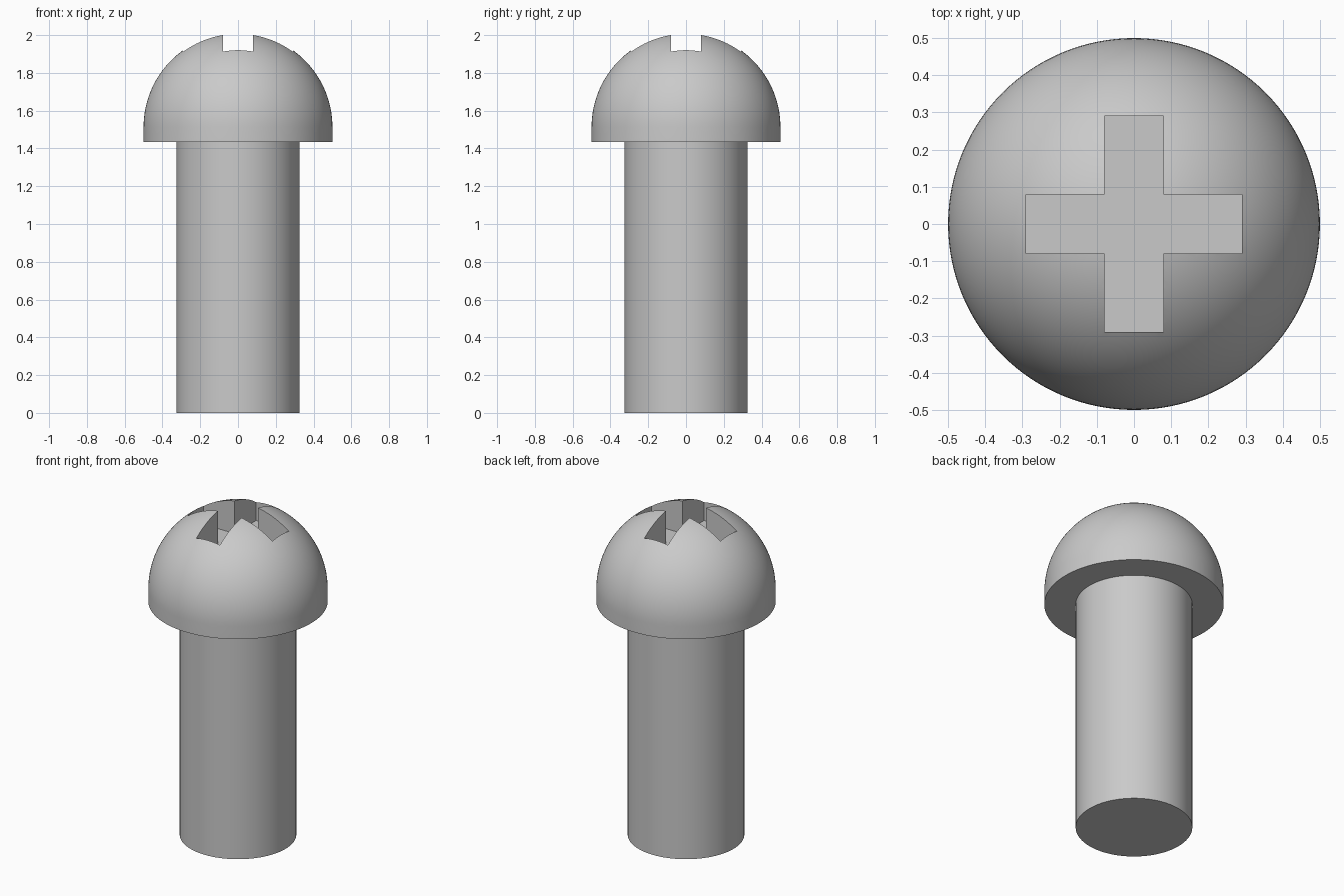
import bpy, bmesh, math

old = bpy.data.objects.get("Cube")
if old:
    bpy.data.objects.remove(old, do_unlink=True)

HEAD_R, SHANK_R = 0.5, 0.325
UNDERSIDE, DOME_Z = 1.435, 1.513      # head underside and dome centre heights
SLOT_HALF_W, SLOT_HALF_L, SLOT_FLOOR = 0.08, 0.29, 1.8
SEGMENTS, RINGS = 128, 32

steel = bpy.data.materials.new("steel grey")
steel.use_nodes = True
grey = (0.59, 0.59, 0.59, 1)
steel.diffuse_color = grey
steel.node_tree.nodes["Principled BSDF"].inputs["Base Color"].default_value = grey


def add_object(name, bm):
    bmesh.ops.recalc_face_normals(bm, faces=bm.faces)
    mesh = bpy.data.meshes.new(name)
    bm.to_mesh(mesh)
    bm.free()
    mesh.materials.append(steel)
    obj = bpy.data.objects.new(name, mesh)
    bpy.context.collection.objects.link(obj)
    return obj


# Shank and domed head, turned from one profile
profile = [(0, 0), (SHANK_R, 0), (SHANK_R, UNDERSIDE), (HEAD_R, UNDERSIDE)]
for i in range(RINGS + 1):
    a = math.pi / 2 * i / RINGS
    profile.append((HEAD_R * math.cos(a), DOME_Z + HEAD_R * math.sin(a)))
bm = bmesh.new()
verts = [bm.verts.new((r, 0, z)) for r, z in profile]
edges = [bm.edges.new(pair) for pair in zip(verts, verts[1:])]
bmesh.ops.spin(bm, geom=verts + edges, cent=(0, 0, 0), axis=(0, 0, 1),
               angle=2 * math.pi, steps=SEGMENTS)
bmesh.ops.remove_doubles(bm, verts=bm.verts, dist=1e-5)
screw = add_object("screw_shank_and_head", bm)

# Cross-shaped cutter for the drive recess
w, l = SLOT_HALF_W, SLOT_HALF_L
arm = [(l, -w), (l, w), (w, w)]
bm = bmesh.new()
outline = []
for turn in range(4):
    c, s = [(1, 0), (0, 1), (-1, 0), (0, -1)][turn]
    outline += [bm.verts.new((x * c - y * s, x * s + y * c, SLOT_FLOOR)) for x, y in arm]
base = bm.faces.new(outline)
top = bmesh.ops.extrude_face_region(bm, geom=[base])["geom"]
bmesh.ops.translate(bm, vec=(0, 0, 0.5),
                    verts=[v for v in top if isinstance(v, bmesh.types.BMVert)])
if base.is_valid is False or len(bm.faces) < 14:
    bm.faces.new(outline)
cutter = add_object("cross_recess_cutter", bm)
cutter.hide_render = True

# Cut the recess, then drop the cutter
cut = screw.modifiers.new("cross_recess", "BOOLEAN")
cut.operation = "DIFFERENCE"
cut.solver = "EXACT"
cut.object = cutter
bpy.ops.object.select_all(action="DESELECT")
screw.select_set(True)
bpy.context.view_layer.objects.active = screw
bpy.ops.object.modifier_apply(modifier=cut.name)
bpy.data.objects.remove(cutter, do_unlink=True)
bpy.ops.object.shade_smooth_by_angle(angle=math.radians(30))
